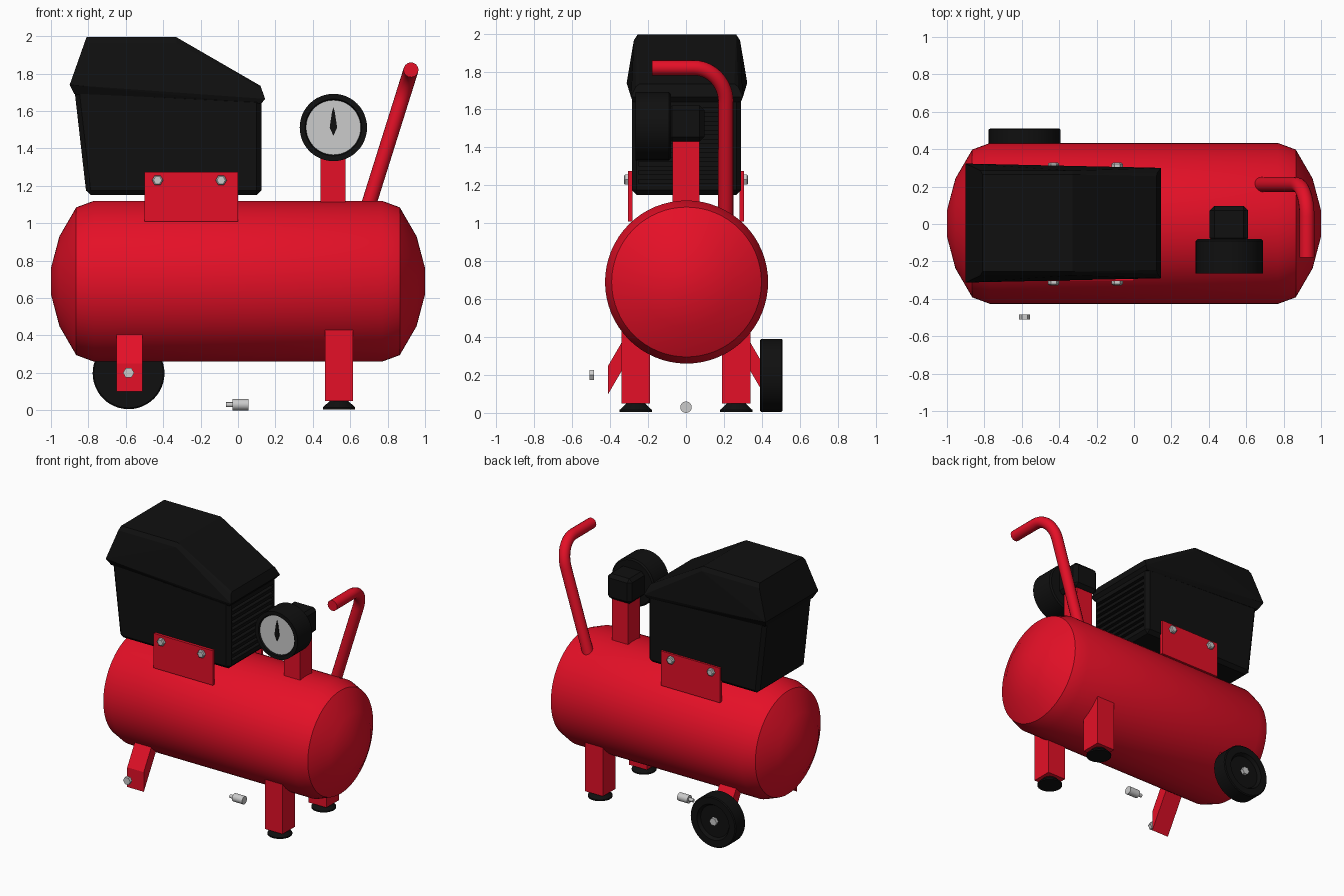
import bpy, bmesh, math
from mathutils import Vector

old = bpy.data.objects.get("Cube")
if old:
    bpy.data.objects.remove(old, do_unlink=True)


def material(name, rgb, roughness=0.5):
    m = bpy.data.materials.new(name)
    m.use_nodes = True
    m.diffuse_color = (*rgb, 1)
    node = m.node_tree.nodes["Principled BSDF"]
    node.inputs["Base Color"].default_value = (*rgb, 1)
    node.inputs["Roughness"].default_value = roughness
    return m


RED = material("red paint", (0.78, 0.005, 0.02))
BLACK = material("black plastic", (0.005, 0.005, 0.005))
GREY = material("light grey metal", (0.6, 0.6, 0.6))


def finish(name, bm, mat, smooth=True):
    bmesh.ops.recalc_face_normals(bm, faces=bm.faces)
    mesh = bpy.data.meshes.new(name)
    bm.to_mesh(mesh)
    bm.free()
    mesh.materials.append(mat)
    obj = bpy.data.objects.new(name, mesh)
    bpy.context.collection.objects.link(obj)
    if smooth:
        shade(obj)
    return obj


def shade(obj):
    bpy.ops.object.select_all(action="DESELECT")
    obj.select_set(True)
    bpy.context.view_layer.objects.active = obj
    bpy.ops.object.shade_smooth_by_angle(angle=math.radians(30))


def hull(name, points, mat, bevel=0):
    """Convex solid around a few corner points, with optional chamfer."""
    bm = bmesh.new()
    for p in points:
        bm.verts.new(p)
    bmesh.ops.convex_hull(bm, input=bm.verts)
    bmesh.ops.dissolve_limit(bm, angle_limit=0.01, verts=bm.verts, edges=bm.edges)
    if bevel:
        bmesh.ops.bevel(bm, geom=bm.edges[:], offset=bevel, segments=1, affect="EDGES")
    return finish(name, bm, mat, smooth=False)


def box(name, xs, ys, zs, mat, bevel=0):
    return hull(name, [(x, y, z) for x in xs for y in ys for z in zs], mat, bevel)


def revolve(name, profile, axis, centre, mat, sides=48):
    """Closed lathe: profile is (distance along axis, radius)."""
    bm = bmesh.new()
    rings = []
    for t, r in profile:
        ring = []
        for i in range(sides):
            a = 2 * math.pi * i / sides
            c, s = r * math.cos(a), r * math.sin(a)
            p = {"x": (t, c, s), "y": (c, t, s), "z": (c, s, t)}[axis]
            ring.append(bm.verts.new(Vector(p) + Vector(centre)))
        rings.append(ring)
    for a, b in zip(rings, rings[1:]):
        for i in range(sides):
            j = (i + 1) % sides
            bm.faces.new((a[i], a[j], b[j], b[i]))
    bm.faces.new(rings[0])
    bm.faces.new(rings[-1])
    return finish(name, bm, mat)


# Air tank with domed ends
dome = [(0.77, 0.43), (0.865, 0.395), (0.955, 0.24), (1.0, 0.07)]
revolve("air_tank", [(-t, r) for t, r in reversed(dome)] + dome, "x",
        (0, 0.003, 0.69), RED, 64)

# Motor housing, tapered towards the bottom
body = hull("motor_housing",
            [(x, y, z) for x, z in ((-0.875, 1.72), (0.125, 1.67), (0.125, 1.15), (-0.81, 1.15))
             for y in (-0.285, 0.29)], BLACK, 0.025)

# Cooling slots on the end of the housing
bm = bmesh.new()
for i in range(9):
    slot = bmesh.ops.create_cube(bm, size=1)["verts"]
    bmesh.ops.scale(bm, vec=(0.06, 0.5, 0.022), verts=slot)
    bmesh.ops.translate(bm, vec=(0.125, 0, 1.22 + 0.047 * i), verts=slot)
cutter = finish("slot_cutter", bm, BLACK, smooth=False)
cutter.hide_render = True
cut = body.modifiers.new("slots", "BOOLEAN")
cut.operation = "DIFFERENCE"
cut.solver = "EXACT"
cut.object = cutter
bpy.context.view_layer.objects.active = body
bpy.ops.object.modifier_apply(modifier=cut.name)
bpy.data.objects.remove(cutter, do_unlink=True)

# Sloping hood: each section is (x, half width, height)
sections = [(-0.81, 0.26, 1.995), (-0.33, 0.26, 1.995), (-0.82, 0.28, 1.965), (-0.33, 0.28, 1.965),
            (0.12, 0.25, 1.735), (0.125, 0.27, 1.72), (-0.90, 0.318, 1.74), (0.145, 0.295, 1.665),
            (-0.875, 0.288, 1.69), (0.125, 0.285, 1.64)]
hull("motor_hood", [(x, 0.005 + s * w, z) for x, w, z in sections for s in (-1, 1)], BLACK)

# Parts repeated on the front and back sides
for side, s in (("front", -1), ("back", 1)):
    box(side + "_mount_plate", (-0.5, 0), (s * 0.282, s * 0.305), (1.01, 1.275), RED)
    for i, x in enumerate((-0.43, -0.09)):
        revolve(f"{side}_mount_bolt_{i + 1}", [(s * 0.30, 0.03), (s * 0.322, 0.03), (s * 0.328, 0.022)],
                "y", (x, 0, 1.23), GREY, 6)
    box(side + "_leg", (0.465, 0.615), (s * 0.19, s * 0.34), (0.05, 0.43), RED)
    revolve(side + "_foot", [(0.005, 0.086), (0.015, 0.086), (0.05, 0.05)], "z",
            (0.54, s * 0.265, 0), BLACK, 32)
    hull(side + "_axle_bracket", [(x, s * y, z) for x in (-0.65, -0.51)
         for y, z in ((0.41, 0.10), (0.41, 0.25), (0.25, 0.374), (0.25, 0.524))], RED)
    revolve(side + "_axle_bolt", [(s * 0.485, 0.03), (s * 0.51, 0.03)], "y",
            (-0.585, 0, 0.2), GREY, 6)

# Wheel with a recessed hub
revolve("wheel", [(0.39, 0.12), (0.39, 0.185), (0.396, 0.192), (0.504, 0.192), (0.51, 0.185),
                  (0.51, 0.135), (0.487, 0.12)], "y", (-0.585, 0, 0.198), BLACK)

# Drain valve under the tank
revolve("drain_valve", [(-0.065, 0.013), (-0.03, 0.013), (-0.03, 0.03), (0.055, 0.03)],
        "x", (0, 0, 0.03), GREY, 24)

# Pressure gauge on its post
GX, GZ = 0.51, 1.512
box("gauge_post", (0.44, 0.575), (-0.07, 0.07), (1.05, 1.435), RED)
box("gauge_switch_box", (0.405, 0.61), (-0.10, 0.097), (1.43, 1.622), BLACK, 0.025)
revolve("gauge_case", [(-0.08, 0.17), (-0.09, 0.18), (-0.265, 0.18), (-0.265, 0.152),
                       (-0.25, 0.146)], "y", (GX, 0, GZ), BLACK)
revolve("gauge_face", [(-0.24, 0.146), (-0.254, 0.146)], "y", (GX, 0, GZ), GREY)
hull("gauge_needle", [(GX + x, y, GZ + z) for y in (-0.252, -0.26)
     for x, z in ((0, 0.11), (0.008, 0.08), (-0.008, 0.08), (0.02, 0), (-0.02, 0), (0, -0.045))], BLACK)

# Bent carrying handle
path = [(0.21, 1.02)]
for i in range(13):
    a = math.pi / 2 * i / 12
    path.append((0.21 - 0.17 * (1 - math.cos(a)), 1.64 + 0.18 * math.sin(a)))
path.append((-0.18, 1.82))
curve = bpy.data.curves.new("handle", "CURVE")
curve.dimensions = "3D"
curve.bevel_depth = 0.04
curve.bevel_resolution = 6
curve.use_fill_caps = True
line = curve.splines.new("POLY")
line.points.add(len(path) - 1)
for point, (y, z) in zip(line.points, path):
    point.co = (0.705 + 0.314 * (z - 1.12), y, z, 1)
curve.materials.append(RED)
handle = bpy.data.objects.new("handle", curve)
bpy.context.collection.objects.link(handle)
bpy.ops.object.select_all(action="DESELECT")
handle.select_set(True)
bpy.context.view_layer.objects.active = handle
bpy.ops.object.convert(target="MESH")
shade(bpy.context.view_layer.objects.active)
